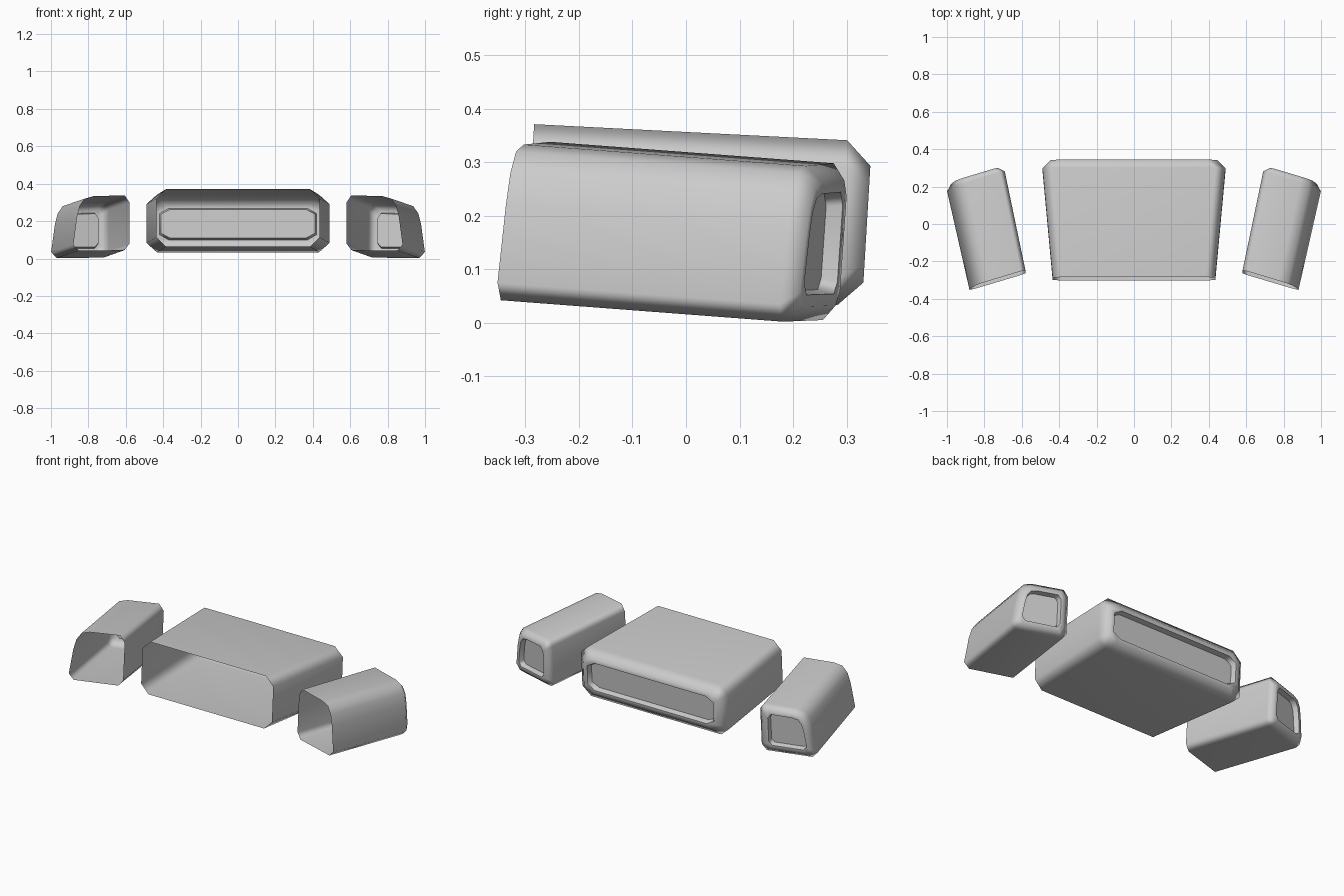
import bpy, bmesh, math

cube = bpy.data.objects.get("Cube")
if cube:
    bpy.data.objects.remove(cube, do_unlink=True)

grey = bpy.data.materials.new("plain_grey")
grey.use_nodes = True
colour = (0.6, 0.6, 0.6, 1)
grey.diffuse_color = colour
grey.node_tree.nodes["Principled BSDF"].inputs["Base Color"].default_value = colour


def shell(name, profile, stations, yaw=0, lean=0, side=1):
    """Loft an open-fronted shell; each station is (x, y, z, width scale, inset)."""
    half_u = max(abs(u) for u, w in profile)
    half_w = max(abs(w) for u, w in profile)
    bm = bmesh.new()
    rings = []
    for x, y, z, wide, inset in stations:
        su, sw = wide - inset / half_u, 1 - inset / half_w
        rings.append([bm.verts.new((side * (x + u * su * math.cos(yaw)),
                                    y - u * su * math.sin(yaw) + w * sw * lean,
                                    z + w * sw)) for u, w in profile])
    n = len(profile)
    for a, b in zip(rings, rings[1:]):
        for i in range(n):
            j = (i + 1) % n
            bm.faces.new((a[i], a[j], b[j], b[i]))
    panel = bm.faces.new(rings[-1])
    bmesh.ops.recalc_face_normals(bm, faces=bm.faces)
    panel.normal_update()
    if panel.normal.y < 0:
        bmesh.ops.reverse_faces(bm, faces=bm.faces)
    mesh = bpy.data.meshes.new(name)
    bm.to_mesh(mesh)
    bm.free()
    mesh.materials.append(grey)
    mesh.shade_smooth()
    mesh.set_sharp_from_angle(angle=math.radians(60))
    obj = bpy.data.objects.new(name, mesh)
    bpy.context.collection.objects.link(obj)
    mod = obj.modifiers.new("flat_panels", "WEIGHTED_NORMAL")
    mod.keep_sharp = True
    return obj


# Wide central housing: chamfered box, flaring to the back, with a recessed panel
W, H, C = 0.435, 0.154, 0.05
corner = [(W, H - C), (W - C, H)]
upper = corner + [(-u, w) for u, w in reversed(corner)]
box = upper + [(u, -w) for u, w in reversed(upper)]
shell("centre_housing", box, [
    (0, -0.293, 0.217, 1, 0),
    (0, 0.292, 0.187, 1.125, 0),
    (0, 0.338, 0.184, 1.125, 0.045),
    (0, 0.338, 0.184, 1.125, 0.07),
    (0, 0.308, 0.186, 1.125, 0.078)], lean=0.06)

# Angled side housings: rounded outer shoulder, mirrored left and right
pod = [(0.156, -0.115), (0.136, 0.03), (0.121, 0.09), (0.093, 0.13), (0.046, 0.143),
       (-0.129, 0.148), (-0.156, 0.11), (-0.156, -0.11), (-0.129, -0.145), (0.126, -0.148)]
for name, side in (("left", 1), ("right", -1)):
    shell(name + "_housing", pod, [
        (0.73, -0.30, 0.19, 1, 0),
        (0.845, 0.228, 0.15, 1.03, 0),
        (0.853, 0.257, 0.148, 1.03, 0.03),
        (0.853, 0.257, 0.148, 1.03, 0.052),
        (0.845, 0.228, 0.15, 1.03, 0.058)],
        yaw=math.radians(16.5), lean=0.069, side=side)
